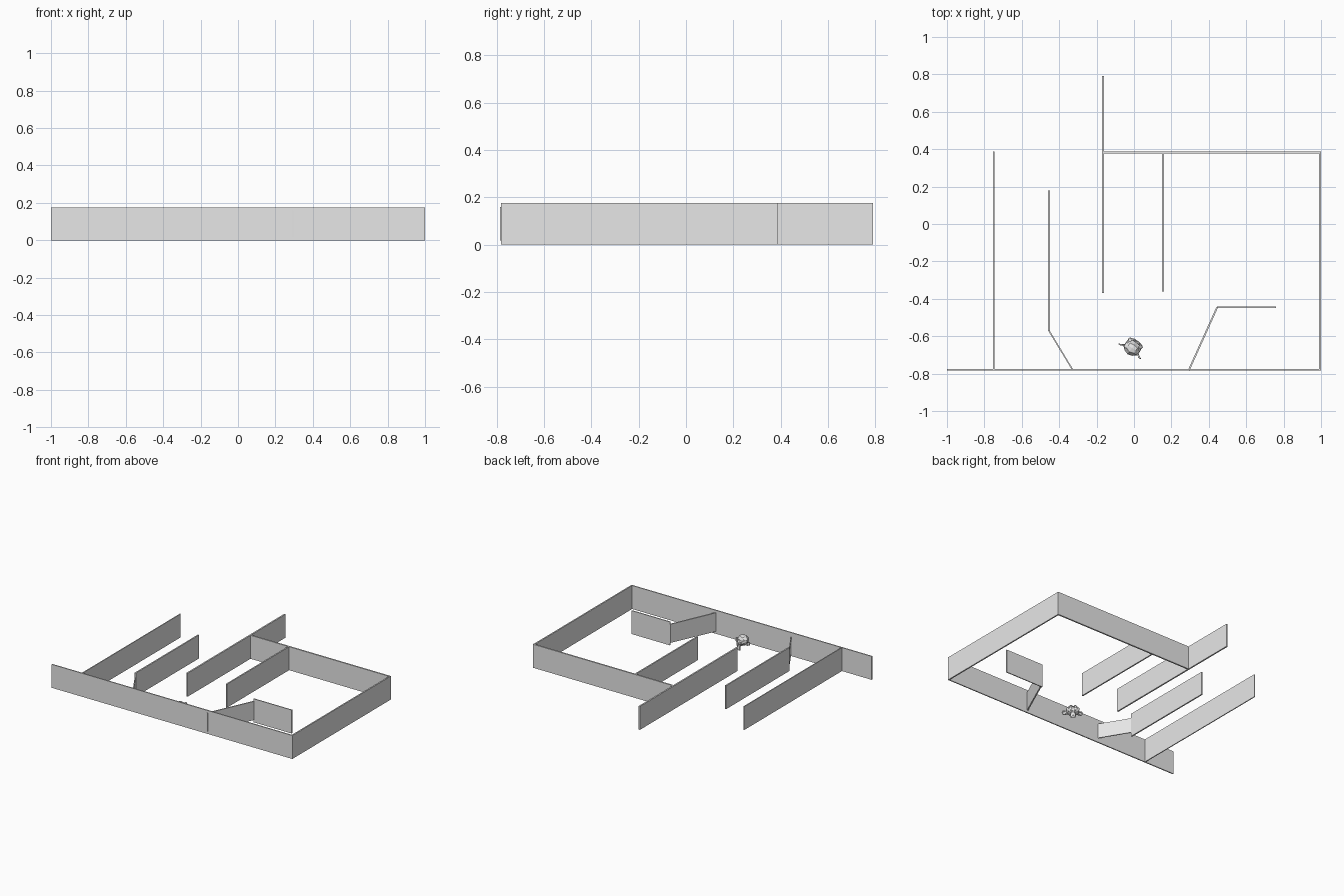
import bpy
import math

cube = bpy.data.objects.get("Cube")
if cube:
    bpy.data.objects.remove(cube, do_unlink=True)

# Single plain grey
grey = bpy.data.materials.new("plain_grey")
grey.use_nodes = True
colour = (0.8, 0.8, 0.8, 1)
grey.diffuse_color = colour
grey.node_tree.nodes["Principled BSDF"].inputs["Base Color"].default_value = colour

HEIGHT = 0.176


def wall(name, start, end, thick=0.01, low=0.0, high=HEIGHT):
    """Upright slab running between two floor points."""
    dx, dy = end[0] - start[0], end[1] - start[1]
    centre = ((start[0] + end[0]) / 2, (start[1] + end[1]) / 2, (low + high) / 2)
    bpy.ops.mesh.primitive_cube_add(size=1, location=centre,
                                    rotation=(0, 0, math.atan2(dy, dx)))
    slab = bpy.context.object
    slab.name = name
    slab.scale = (math.hypot(dx, dy), thick, high - low)
    slab.data.materials.append(grey)
    return slab


# Outer walls
wall("front_wall", (-1, -0.778), (1, -0.778), 0.008)
wall("east_wall", (0.994, -0.778), (0.994, 0.387))
wall("back_wall", (-0.165, 0.382), (1, 0.382), 0.011)
wall("west_wall", (-0.75, -0.778), (-0.75, 0.387), 0.007)

# Inner partitions
wall("long_partition", (-0.165, -0.37), (-0.165, 0.79), 0.011)
wall("middle_partition", (0.156, -0.36), (0.156, 0.382))
wall("hall_partition", (-0.455, -0.57), (-0.455, 0.18))
wall("alcove_partition", (0.443, -0.445), (0.76, -0.445), 0.007)

# Slanted, slightly shorter panels
wall("hall_slanted_panel", (-0.455, -0.57), (-0.329, -0.778), 0.007, 0.032, 0.143)
wall("alcove_slanted_panel", (0.292, -0.784), (0.445, -0.445), 0.009, 0.018, 0.158)

# Small monkey head between the panels
bpy.ops.mesh.primitive_monkey_add(size=2, location=(-0.008, -0.66, 0.06),
                                  rotation=(0, 0, math.radians(145.7)))
head = bpy.context.object
head.name = "monkey_head"
head.scale = (0.053, 0.053, 0.053)
head.data.materials.append(grey)
